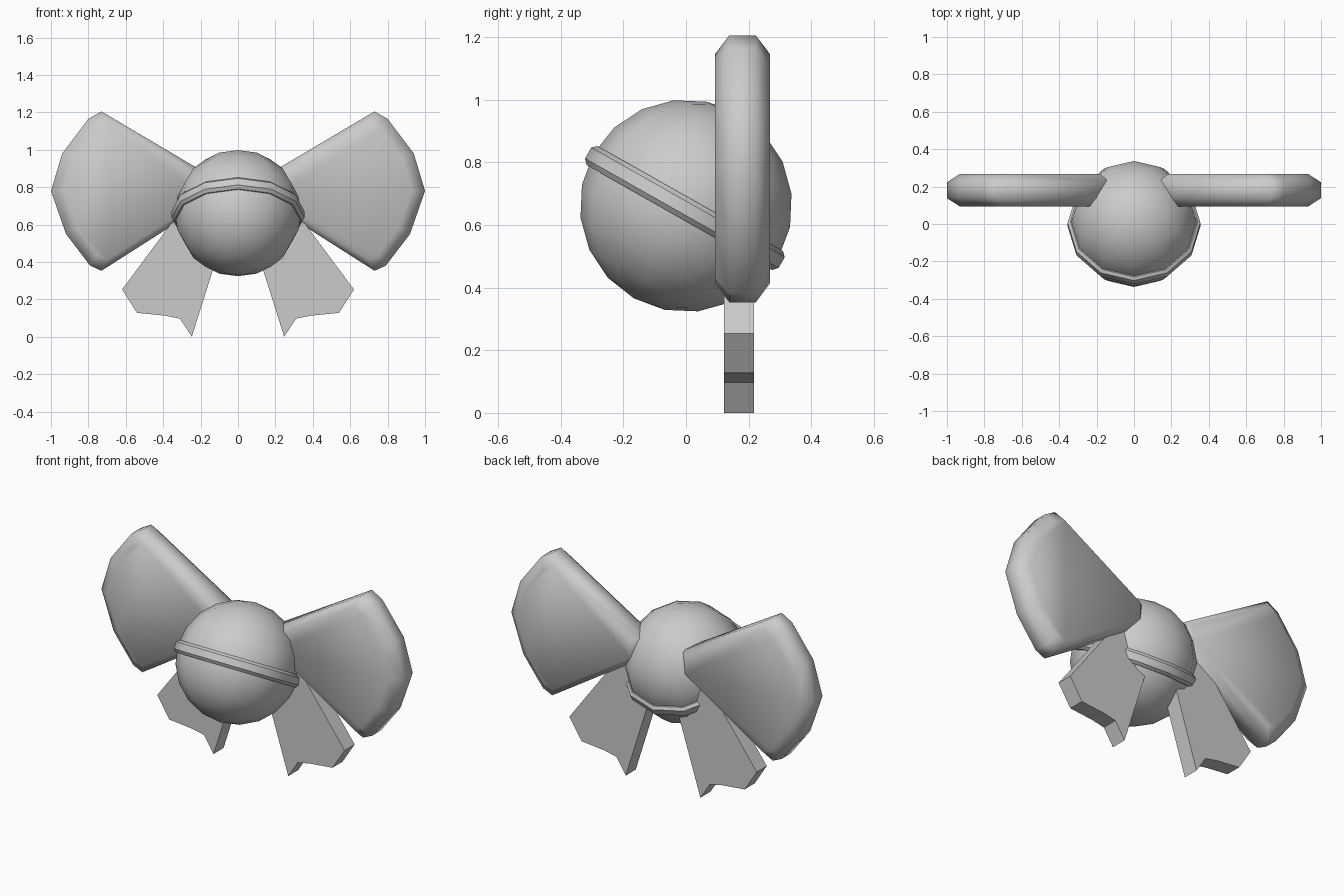
import bpy, bmesh
from math import sin, cos, pi, radians

if "Cube" in bpy.data.objects:
    bpy.data.objects.remove(bpy.data.objects["Cube"])

TILT = radians(-29.5)
CENTRE = (0, 0, 0.661)


def finish(name, bm, smooth_angle=None):
    bmesh.ops.recalc_face_normals(bm, faces=bm.faces[:])
    me = bpy.data.meshes.new(name)
    bm.to_mesh(me)
    bm.free()
    ob = bpy.data.objects.new(name, me)
    bpy.context.collection.objects.link(ob)
    if smooth_angle:
        bpy.ops.object.select_all(action='DESELECT')
        ob.select_set(True)
        bpy.context.view_layer.objects.active = ob
        bpy.ops.object.shade_smooth_by_angle(angle=radians(smooth_angle))
    return ob


def loft(loops):
    """Closed solid through a series of equal-length vertex loops."""
    bm = bmesh.new()
    rows = [[bm.verts.new(p) for p in loop] for loop in loops]
    n = len(rows[0])
    for a, b in zip(rows, rows[1:]):
        for i in range(n):
            j = (i + 1) % n
            bm.faces.new((a[i], a[j], b[j], b[i]))
    bm.faces.new(rows[0])
    bm.faces.new(rows[-1])
    return bm


# Ball, tilted back with its band
bm = bmesh.new()
bmesh.ops.create_uvsphere(bm, u_segments=12, v_segments=10, radius=0.339)
ball = finish("ball", bm, 60)
ball.location, ball.rotation_euler = CENTRE, (TILT, 0, 0)

# Twelve-sided chamfered band
profile = [(0.31, -0.043), (0.340, -0.043), (0.355, -0.027),
           (0.355, 0.013), (0.340, 0.027), (0.31, 0.027)]
bm = bmesh.new()
rings = [[bm.verts.new((r * cos(k * pi / 6), r * sin(k * pi / 6), z)) for r, z in profile]
         for k in range(12)]
for k in range(12):
    a, b = rings[k], rings[(k + 1) % 12]
    for i in range(6):
        j = (i + 1) % 6
        bm.faces.new((a[i], a[j], b[j], b[i]))
band = finish("band", bm, 35)
band.location, band.rotation_euler = CENTRE, (TILT, 0, 0)

# Front outlines (x, z) of the right-hand bow loop and ribbon tail
bow = [(0.13, 0.85), (0.73, 1.205), (0.80, 1.165), (0.94, 0.98), (1.0, 0.78),
       (0.92, 0.55), (0.79, 0.38), (0.73, 0.353), (0.13, 0.735)]
tail = [(0.28, 0.71), (0.62, 0.253), (0.54, 0.128), (0.39, 0.113),
        (0.31, 0.097), (0.247, 0.0), (0.07, 0.56)]

for side, s in (("right", 1), ("left", -1)):
    # Puffy bow loop: outline with shrunken front and back faces
    loops = []
    for y, k in ((0.093, 0.86), (0.138, 1), (0.223, 1), (0.268, 0.86)):
        loops.append([(s * (0.5 + (x - 0.5) * k), y, 0.78 + (z - 0.78) * k) for x, z in bow])
    finish(side + "_bow_loop", loft(loops), 60)
    # Flat ribbon tail
    loops = [[(s * x, y, z) for x, z in tail] for y in (0.122, 0.217)]
    finish(side + "_ribbon_tail", loft(loops))
